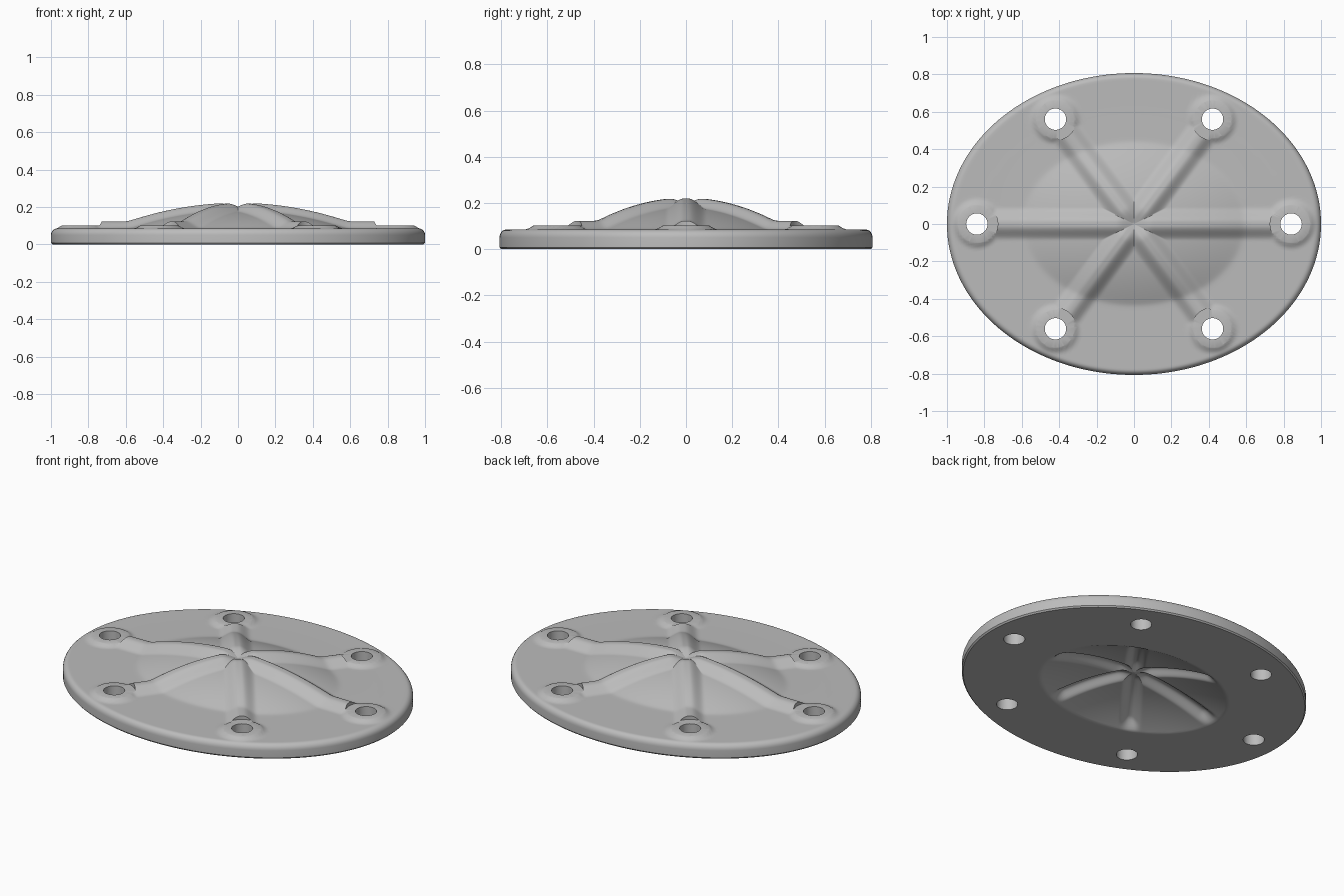
import bpy, bmesh, math
from mathutils import Vector

RX, RY = 1.0, 0.807        # plate half axes
PLATE, RIM = 0.085, 0.035  # plate thickness, rounded rim
SEGS, RINGS = 288, 80

old = bpy.data.objects.get("Cube")
if old:
    bpy.data.objects.remove(old, do_unlink=True)

grey = bpy.data.materials.new("plain grey")
grey.use_nodes = True
grey.diffuse_color = (0.5, 0.5, 0.5, 1)
grey.node_tree.nodes["Principled BSDF"].inputs["Base Color"].default_value = (0.5, 0.5, 0.5, 1)

# bolt positions on an ellipse set in from the rim
holes = [Vector((0.84 * math.cos(k * math.pi / 3), 0.647 * math.sin(k * math.pi / 3)))
         for k in range(6)]


def step(a, b, x):
    t = min(1, max(0, (x - a) / (b - a)))
    return t * t * (3 - 2 * t)


def dome(p, rx, ry, height):
    h = height * (1 - (p.x / rx) ** 2 - (p.y / ry) ** 2)
    return (h + math.sqrt(h * h + 0.00003)) / 2 if h > -height else 0


def ribs(p, inner, outer):
    best = 0
    for h in holes:
        d = h.normalized()
        along = p.dot(d)
        if -0.05 < along < h.length:
            across = abs(p.x * d.y - p.y * d.x)
            best = max(best, (1 - step(inner, outer, across)) * step(-0.03, 0.1, along))
    return best


def top_z(p):
    rib = 0.037 * ribs(p, 0.01, 0.088)
    boss = max(0.02 * (1 - step(0.09, 0.135, (p - h).length)) for h in holes)
    return PLATE + dome(p, 0.59, 0.435, 0.1) + max(rib, boss)


def bottom_z(p):
    d2 = (p.x / 0.56) ** 2 + (p.y / 0.41) ** 2
    if d2 >= 1:
        return 0
    return 0.098 * (1 - d2) + 0.033 * ribs(p, 0.005, 0.06) * (1 - step(0.75, 1, d2))


# rings run from top centre over the rim to the bottom centre
inner = [i / RINGS * (1 - RIM) for i in range(1, RINGS + 1)]
rings = [(s, top_z) for s in inner]
for i in range(1, 7):
    a = i * math.pi / 12
    z = PLATE - RIM + RIM * math.cos(a)
    rings.append((1 - RIM + RIM * math.sin(a), lambda p, z=z: z))
rings += [(1, lambda p: 0.008), (0.992, lambda p: 0)]
rings += [(s, bottom_z) for s in reversed(inner)]

bm = bmesh.new()
origin = Vector((0, 0))
loops = []
for s, fz in rings:
    loop = []
    for j in range(SEGS):
        a = 2 * math.pi * j / SEGS
        p = Vector((RX * s * math.cos(a), RY * s * math.sin(a)))
        loop.append(bm.verts.new((p.x, p.y, fz(p))))
    loops.append(loop)
top = bm.verts.new((0, 0, top_z(origin)))
bottom = bm.verts.new((0, 0, bottom_z(origin)))
for j in range(SEGS):
    k = (j + 1) % SEGS
    bm.faces.new((top, loops[0][j], loops[0][k]))
    bm.faces.new((bottom, loops[-1][k], loops[-1][j]))
    for a, b in zip(loops, loops[1:]):
        bm.faces.new((a[j], b[j], b[k], a[k]))
bmesh.ops.recalc_face_normals(bm, faces=bm.faces)


def make_object(name, bm):
    mesh = bpy.data.meshes.new(name)
    bm.to_mesh(mesh)
    bm.free()
    mesh.materials.append(grey)
    ob = bpy.data.objects.new(name, mesh)
    bpy.context.collection.objects.link(ob)
    return ob


cover = make_object("ribbed_cover_plate", bm)

# stepped cutter: bolt hole below, flat seat above
profile = [(0.057, -0.1), (0.057, 0.102), (0.112, 0.102), (0.112, 0.3)]
bm = bmesh.new()
N = 48
for h in holes:
    cut = [[bm.verts.new((h.x + r * math.cos(2 * math.pi * j / N),
                          h.y + r * math.sin(2 * math.pi * j / N), z)) for j in range(N)]
           for r, z in profile]
    for a, b in zip(cut, cut[1:]):
        for j in range(N):
            k = (j + 1) % N
            bm.faces.new((a[j], a[k], b[k], b[j]))
    bm.faces.new(cut[0][::-1])
    bm.faces.new(cut[-1])
bmesh.ops.recalc_face_normals(bm, faces=bm.faces)
cutter = make_object("bolt_hole_cutter", bm)
cutter.hide_render = True

mod = cover.modifiers.new("bolt holes", "BOOLEAN")
mod.operation = "DIFFERENCE"
mod.solver = "EXACT"
mod.object = cutter
bpy.ops.object.select_all(action="DESELECT")
cover.select_set(True)
bpy.context.view_layer.objects.active = cover
bpy.ops.object.modifier_apply(modifier=mod.name)
bpy.data.objects.remove(cutter, do_unlink=True)
bpy.ops.object.shade_smooth_by_angle(angle=math.radians(35))
